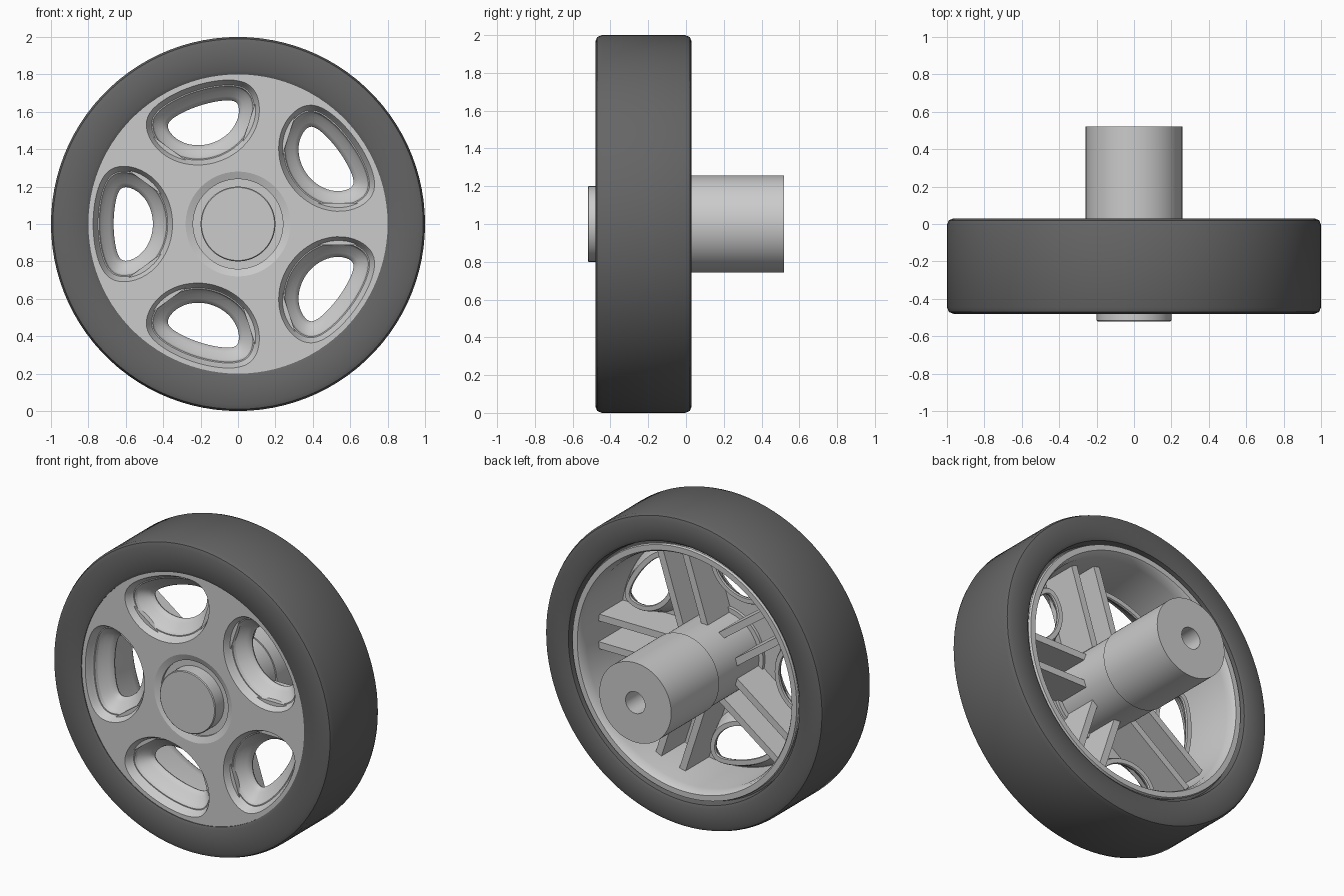
import bpy, bmesh, math
from mathutils import Matrix, Vector

if "Cube" in bpy.data.objects:
    bpy.data.objects.remove(bpy.data.objects["Cube"])

SEG = 100


def finish(name, bm, mat=None, angle=30):
    bmesh.ops.remove_doubles(bm, verts=bm.verts, dist=1e-4)
    bmesh.ops.recalc_face_normals(bm, faces=bm.faces)
    me = bpy.data.meshes.new(name)
    bm.to_mesh(me)
    bm.free()
    ob = bpy.data.objects.new(name, me)
    bpy.context.collection.objects.link(ob)
    ob.location.z = 1
    if mat:
        me.materials.append(mat)
    bpy.ops.object.select_all(action='DESELECT')
    ob.select_set(True)
    bpy.context.view_layer.objects.active = ob
    bpy.ops.object.shade_smooth_by_angle(angle=math.radians(angle))
    return ob


def lathe(name, profile, closed=False, mat=None):
    """Revolve (radius, y) points around the wheel axis."""
    bm = bmesh.new()
    vs = [bm.verts.new((r, y, 0)) for r, y in profile]
    n = len(vs)
    edges = [bm.edges.new((vs[i], vs[(i + 1) % n])) for i in range(n if closed else n - 1)]
    bmesh.ops.spin(bm, geom=vs + edges, cent=(0, 0, 0), axis=(0, 1, 0),
                   angle=2 * math.pi, steps=SEG, use_merge=True)
    bmesh.ops.dissolve_degenerate(bm, dist=1e-5, edges=bm.edges)
    return finish(name, bm, mat)


# Tyre
rubber = bpy.data.materials.new("dark_rubber")
rubber.diffuse_color = (0.13, 0.13, 0.13, 1)
rubber.use_nodes = True
rubber.node_tree.nodes["Principled BSDF"].inputs["Base Color"].default_value = rubber.diffuse_color
lathe("tyre", [(0.80, -0.465), (0.82, -0.475), (0.965, -0.48), (0.99, -0.47), (1.0, -0.445),
               (1.0, -0.005), (0.99, 0.02), (0.965, 0.03), (0.85, 0.03), (0.83, 0.02),
               (0.82, -0.03), (0.80, -0.03)], True, rubber)

# Rim barrel, open at the back
lathe("rim_barrel", [(0.80, -0.46), (0.80, -0.03), (0.81, 0.0), (0.805, 0.015), (0.77, 0.015),
                     (0.76, 0.0), (0.75, -0.05), (0.75, -0.41), (0.78, -0.46)], True)

# Front cap, recess and inner hub
lathe("hub_cap", [(0, -0.52), (0.195, -0.52), (0.2, -0.515), (0.2, -0.43), (0.24, -0.43),
                  (0.24, -0.445), (0.28, -0.46), (0.28, -0.39), (0.25, -0.39),
                  (0.25, 0.03)])

# Rear hub with axle bore
lathe("rear_hub", [(0.25, 0.03), (0.258, 0.03), (0.258, 0.52), (0.07, 0.52),
                   (0.07, -0.2), (0, -0.2)])

# Front disc: five wedges, each lofted into a funnel-shaped window
HALF = math.radians(36)
CENTRE = 0.57


def window_point(direction, t):
    """Point on a D-shaped outline; t=0 is the opening, t=1 the outer lip."""
    du, dv = direction
    a, b, rad = 0.165 + 0.105 * t, 0.2 + 0.11 * t, 0.665 + 0.11 * t
    off = CENTRE - 0.62
    A = (du / a) ** 2 + (dv / b) ** 2
    B = off * du / a ** 2
    C = (off / a) ** 2 - 1
    d_ell = (-B + math.sqrt(B * B - A * C)) / A
    d_arc = -CENTRE * du + math.sqrt((CENTRE * du) ** 2 - CENTRE ** 2 + rad ** 2)
    d = (d_ell ** -9 + d_arc ** -9) ** (-1 / 9)
    return CENTRE + d * du, d * dv


def wedge_outline():
    pts = []
    for r, n, s in ((0.8, 28, 1), (0.28, 20, -1)):
        pts += [(r * math.cos(a), r * math.sin(a))
                for a in (s * (-HALF + 2 * HALF * i / n) for i in range(n))]
        r2 = 1.08 - r
        pts += [((r + (r2 - r) * i / 12) * math.cos(HALF),
                 s * (r + (r2 - r) * i / 12) * math.sin(HALF)) for i in range(12)]
    return pts


outline = wedge_outline()
dirs = [Vector((u - CENTRE, v)).normalized() for u, v in outline]
FRONT, BACK = -0.46, -0.41
levels = [(1, FRONT), (0.95, -0.452), (0.87, -0.43), (0.7, -0.40), (0.45, -0.37),
          (0.2, -0.345), (0.05, -0.33), (0, -0.315), (0.03, -0.305), (0.3, -0.305),
          (0.36, -0.315), (0.7, BACK)]
bm = bmesh.new()
for k in range(5):
    rot = math.pi + k * 2 * math.pi / 5
    ca, sa = math.cos(rot), math.sin(rot)

    def ring(pts, y):
        return [bm.verts.new((u * ca - v * sa, y, u * sa + v * ca)) for u, v in pts]

    rings = [ring(outline, FRONT)]
    rings += [ring([window_point(d, t) for d in dirs], y) for t, y in levels]
    rings.append(ring(outline, BACK))
    n = len(outline)
    for p, q in zip(rings, rings[1:]):
        for i in range(n):
            j = (i + 1) % n
            bm.faces.new((p[i], p[j], q[j], q[i]))
finish("front_disc", bm, angle=35)

# Paired stiffening ribs behind each spoke
bm = bmesh.new()
for k in range(5):
    for side in (-1, 1):
        m = (Matrix.Rotation(-k * 2 * math.pi / 5, 4, 'Y')
             @ Matrix.Translation((0.49, -0.295, side * 0.09))
             @ Matrix.Diagonal((0.53, 0.25, 0.045, 1)))
        bmesh.ops.create_cube(bm, size=1, matrix=m)
finish("spoke_ribs", bm)
